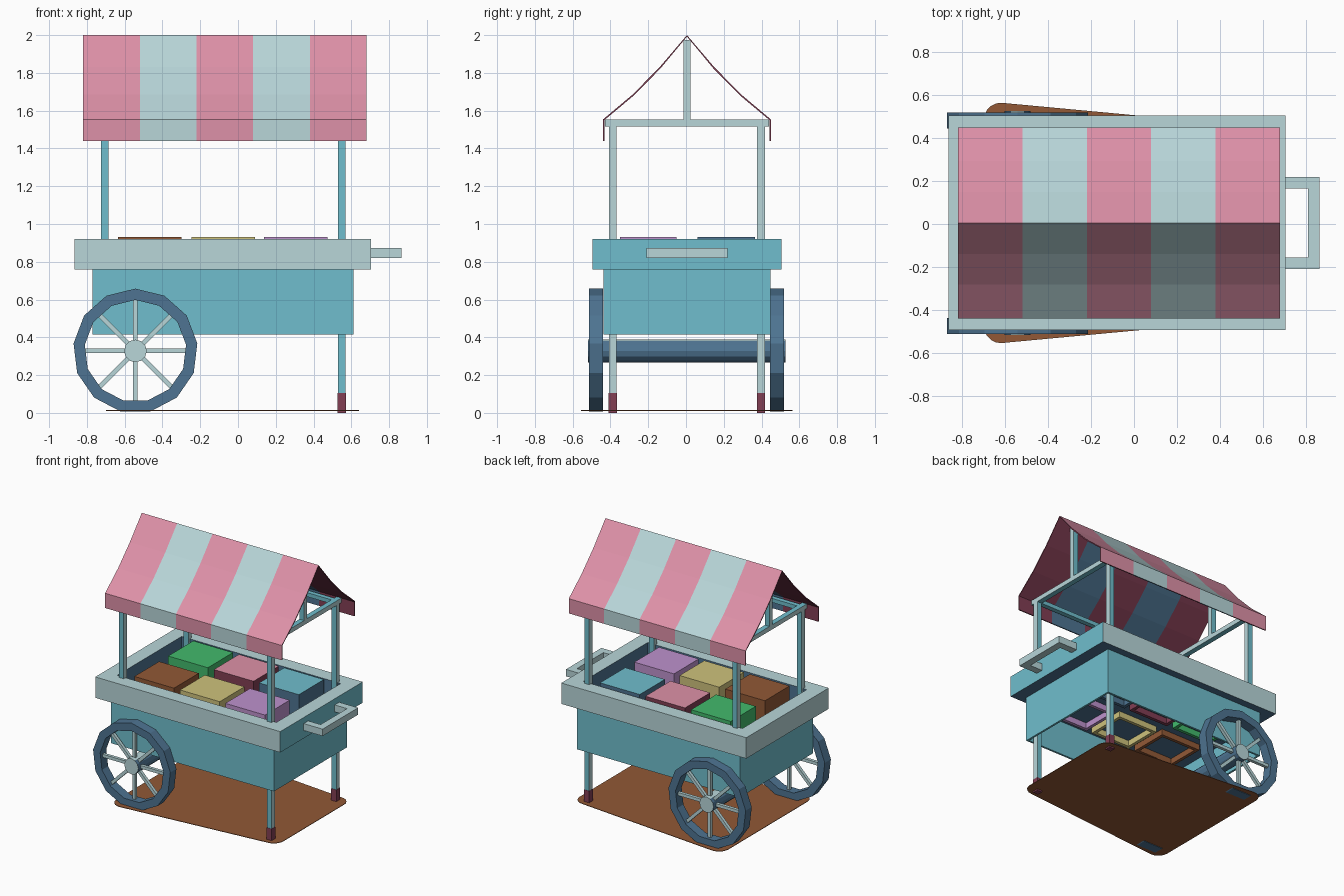
import bpy, bmesh, math
from mathutils import Vector

if "Cube" in bpy.data.objects:
    bpy.data.objects.remove(bpy.data.objects["Cube"])

CY = 0.005  # the cart sits a hair off centre in depth


def mat(name, r, g, b):
    m = bpy.data.materials.new(name)
    lin = [((c / 255 + 0.055) / 1.055) ** 2.4 for c in (r, g, b)]
    m.diffuse_color = (*lin, 1)
    m.use_nodes = True
    m.node_tree.nodes["Principled BSDF"].inputs["Base Color"].default_value = m.diffuse_color
    return m


TEAL = mat("teal", 112, 190, 205)
PALE = mat("pale_grey_blue", 184, 214, 217)
NAVY = mat("slate_blue", 78, 116, 146)
MAROON = mat("maroon", 130, 62, 84)
PINK = mat("pink", 222, 145, 168)
BROWN = mat("brown", 146, 89, 54)
YELLOW = mat("straw_yellow", 206, 194, 124)
PURPLE = mat("lilac", 190, 146, 205)
GREEN = mat("green", 66, 186, 108)


def finish(name, bm, mats, rule=None, recalc=True):
    """Turn a bmesh into an object; rule(face) picks the material slot."""
    if recalc:
        bmesh.ops.recalc_face_normals(bm, faces=bm.faces[:])
    bm.normal_update()
    if rule:
        for f in bm.faces:
            f.material_index = rule(f)
    me = bpy.data.meshes.new(name)
    bm.to_mesh(me)
    bm.free()
    for m in mats:
        me.materials.append(m)
    ob = bpy.data.objects.new(name, me)
    bpy.context.collection.objects.link(ob)
    return ob


def box(name, x, y, z, mats, rule=None, open_bottom=False):
    bm = bmesh.new()
    bmesh.ops.create_cube(bm, size=1)
    for v in bm.verts:
        v.co = Vector([(a + b) / 2 + c * (b - a) for (a, b), c in zip((x, y, z), v.co)])
    if open_bottom:
        bm.normal_update()
        low = [f for f in bm.faces if f.normal.z < -0.5]
        bmesh.ops.delete(bm, geom=low, context='FACES')
    return finish(name, bm, mats, rule, recalc=not open_bottom)


def ring(name, outer, inner, depth, mats, rule=None):
    """Closed frame between two equal-length 3D loops, extruded by depth."""
    bm = bmesh.new()
    d = Vector(depth)
    loops = [[bm.verts.new(Vector(p) + o) for p in pts]
             for pts, o in ((outer, d * 0), (inner, d * 0), (inner, d), (outer, d))]
    n = len(outer)
    for k in range(4):
        a, b = loops[k], loops[(k + 1) % 4]
        for i in range(n):
            j = (i + 1) % n
            bm.faces.new((a[i], a[j], b[j], b[i]))
    return finish(name, bm, mats, rule)


def rect(x0, x1, y0, y1, z):
    return [(x0, y0, z), (x1, y0, z), (x1, y1, z), (x0, y1, z)]


def frame(name, x0, x1, hy, w, z0, z1, mats, rule=None):
    return ring(name, rect(x0, x1, CY - hy, CY + hy, z0),
                rect(x0 + w, x1 - w, CY - hy + w, CY + hy - w, z0),
                (0, 0, z1 - z0), mats, rule)


# ground mat: tapered plate with rounded corners
bm = bmesh.new()
pts = []
for cx, cy, a0 in ((0.56, 0.37, 0), (-0.62, 0.48, 90), (-0.62, -0.48, 180), (0.56, -0.37, 270)):
    for k in range(6):
        a = math.radians(a0 + k * 18)
        pts.append((cx + 0.08 * math.cos(a), cy + CY + 0.08 * math.sin(a), 0.011))
base = bm.faces.new([bm.verts.new(p) for p in pts])
ext = bmesh.ops.extrude_face_region(bm, geom=[base])
for v in ext["geom"]:
    if isinstance(v, bmesh.types.BMVert):
        v.co.z += 0.004
finish("ground_mat", bm, [BROWN])

# body walls, open below
frame("body", -0.77, 0.612, 0.443, 0.015, 0.415, 0.77, [TEAL])


# tray rim: pale outside, teal on the handle end, slate below and inside
def rim_rule(f):
    c = f.calc_center_median() - Vector((-0.08, CY, 0))
    n = f.normal
    if n.z < -0.5:
        return 2
    if abs(n.z) < 0.5 and n.dot(Vector((c.x, c.y, 0))) < 0:
        return 2
    return 1 if n.x > 0.5 else 0


frame("tray_rim", -0.865, 0.705, 0.5, 0.11, 0.76, 0.92, [PALE, TEAL, NAVY], rim_rule)

# deck the crates sit in
box("tray_deck", (-0.76, 0.60), (CY - 0.435, CY + 0.435), (0.675, 0.685), [NAVY])

# crates, hollow from below
crate_rows = (((-0.35, -0.05), ((BROWN, BROWN), (YELLOW, YELLOW), (PURPLE, PURPLE))),
              ((0.06, 0.365), ((GREEN, GREEN), (PINK, MAROON), (TEAL, NAVY))))
for r, (ys, cols) in enumerate(crate_rows):
    for i, (top, side) in enumerate(cols):
        x0 = (-0.635, -0.247, 0.137)[i]
        ob = box(f"crate_{r}_{i}", (x0, x0 + 0.337), ys, (0.63, 0.93), [top, side],
                 lambda f: 0 if f.normal.z > 0.5 else 1, open_bottom=True)
        s = ob.modifiers.new("wall", 'SOLIDIFY')
        s.thickness = 0.035

# posts, feet and gable frames: pale on faces along x, teal elsewhere
post_rule = lambda f: 1 if abs(f.normal.x) > 0.5 else 0
WOOD = [TEAL, PALE]
for xn, px in (("left", -0.705), ("right", 0.55)):
    for yn, py in (("front", -0.387), ("back", 0.397)):
        z0 = 0.09 if xn == "right" else 0.70
        box(f"{yn}_{xn}_post", (px - 0.02, px + 0.02), (py - 0.02, py + 0.02), (z0, 1.53), WOOD, post_rule)
        if xn == "right":
            box(f"{yn}_foot", (px - 0.022, px + 0.022), (py - 0.022, py + 0.022), (0, 0.105), [MAROON])
    box(f"{xn}_cross_beam", (px - 0.02, px + 0.02), (CY - 0.435, CY + 0.435), (1.517, 1.552), WOOD, post_rule)
    box(f"{xn}_king_post", (px - 0.02, px + 0.02), (CY - 0.018, CY + 0.018), (1.55, 1.975), WOOD, post_rule)
for yn, py in (("front", -0.387), ("back", 0.397)):
    box(f"{yn}_eave_beam", (-0.69, 0.535), (py - 0.018, py + 0.018), (1.519, 1.55), WOOD, post_rule)

# striped canopy: sagging profile swept across five stripes, dark lining
half = [(-0.445, 1.44), (-0.445, 1.553), (-0.288, 1.685), (-0.145, 1.83)]
prof = half + [(0, 2.0)] + [(-y, z) for y, z in reversed(half)]
bm = bmesh.new()
rows = [[bm.verts.new((-0.82 + 0.3 * i, y + CY, z)) for i in range(6)] for y, z in prof]
for a, b in zip(rows, rows[1:]):
    for i in range(5):
        f = bm.faces.new((a[i], a[i + 1], b[i + 1], b[i]))
        f.material_index = i % 2
canopy = finish("canopy", bm, [PINK, PALE, MAROON, NAVY], recalc=False)
s = canopy.modifiers.new("lining", 'SOLIDIFY')
s.thickness = 0.008
s.material_offset = 2
s.material_offset_rim = 2

# push handle
hx = [(0.70, -0.21), (0.865, -0.21), (0.865, 0.22), (0.70, 0.22)]
hi = [(0.70, -0.155), (0.81, -0.155), (0.81, 0.165), (0.70, 0.165)]
bm = bmesh.new()
lv = [[[bm.verts.new((x, y, z)) for x, y in p] for p in (hx, hi)] for z in (0.82, 0.873)]
for i in range(3):
    for o, n in lv:
        bm.faces.new((o[i], o[i + 1], n[i + 1], n[i]))
    for k in (0, 1):
        a, b = lv[0][k], lv[1][k]
        bm.faces.new((a[i], a[i + 1], b[i + 1], b[i]))
for i in (0, 3):
    bm.faces.new((lv[0][0][i], lv[0][1][i], lv[1][1][i], lv[1][0][i]))
finish("push_handle", bm, [PALE])

# wheels: 13-sided tyre with eight spokes
WX, WZ = -0.543, 0.328


def circle(r, n, y):
    return [(WX + r * math.sin(2 * math.pi * i / n), y, WZ + r * math.cos(2 * math.pi * i / n))
            for i in range(n)]


for name, y0 in (("front", -0.513), ("back", 0.446)):
    ring(f"{name}_wheel_tyre", circle(0.33, 13, y0), circle(0.27, 13, y0), (0, 0.074, 0), [NAVY])
    yc = y0 + 0.037
    for k in range(4):
        sp = box(f"{name}_spokes_{k}", (-0.012, 0.012), (-0.012, 0.012), (-0.275, 0.275), [PALE])
        sp.location = (WX, yc, WZ)
        sp.rotation_euler = (0, k * math.pi / 4, 0)

# axle running right through both wheels, pale hub caps and upper side
bm = bmesh.new()
ends = [[bm.verts.new(p) for p in circle(0.06, 12, y)] for y in (-0.518, 0.527)]
for i in range(12):
    j = (i + 1) % 12
    bm.faces.new((ends[0][i], ends[0][j], ends[1][j], ends[1][i]))
for e in ends:
    bm.faces.new(e)
finish("axle", bm, [NAVY, PALE],
       lambda f: 1 if abs(f.normal.y) > 0.5 or f.normal.z > 0.9 else 0)
